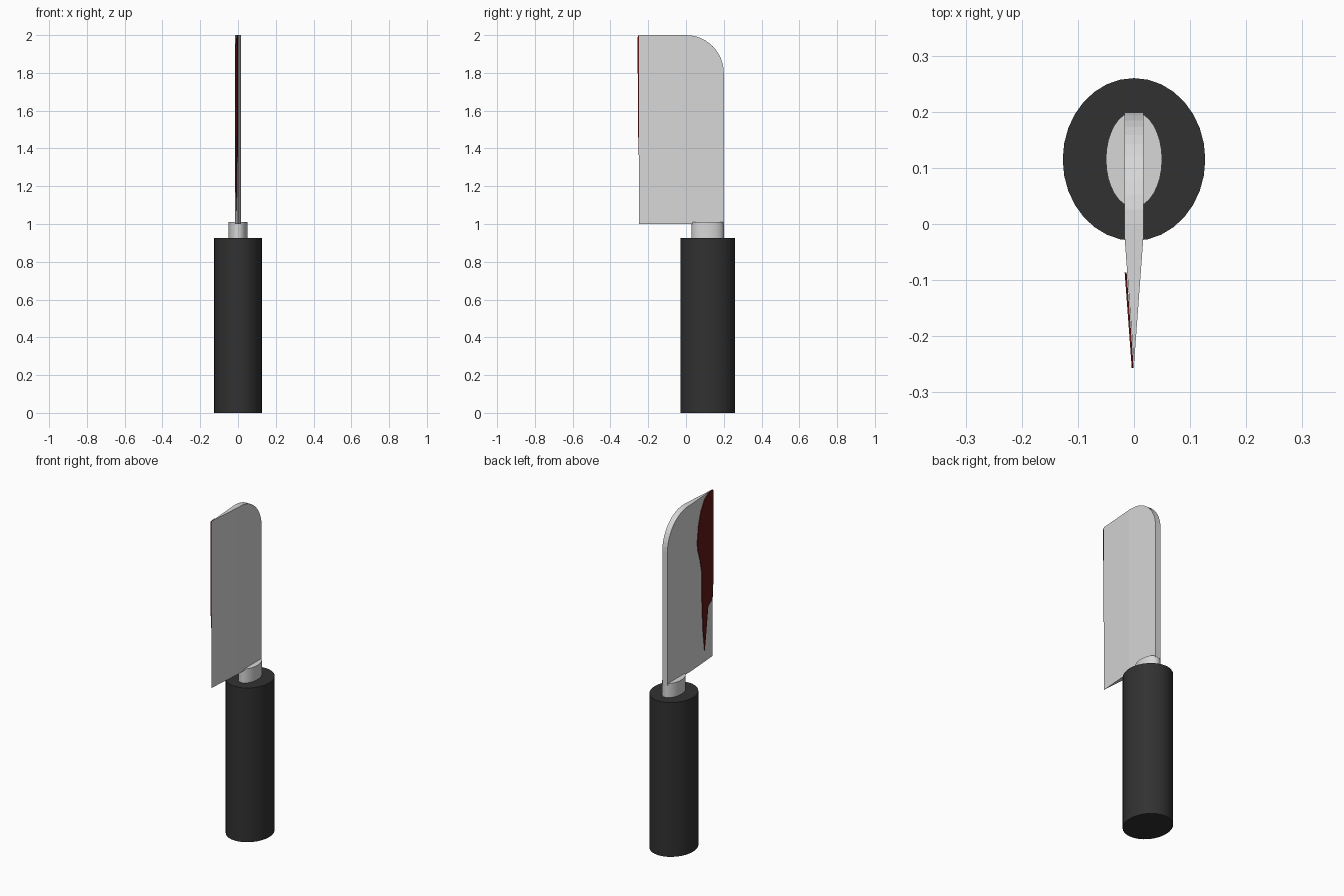
import bpy, bmesh, math

if "Cube" in bpy.data.objects:
    bpy.data.objects.remove(bpy.data.objects["Cube"])

EDGE_Y, BEVEL_Y, BACK_Y = -0.25, -0.02, 0.2   # blade depth landmarks
HALF = 0.017                                  # half thickness of the blade spine
CENTRE_Y = 0.115                              # handle axis


def material(name, rgb):
    m = bpy.data.materials.new(name)
    m.diffuse_color = (*rgb, 1)
    m.use_nodes = True
    m.node_tree.nodes["Principled BSDF"].inputs["Base Color"].default_value = m.diffuse_color
    return m


steel = material("steel", (0.68, 0.68, 0.68))
black = material("black_grip", (0.031, 0.031, 0.031))
red = material("dark_red", (0.125, 0.009, 0.009))


def finish(name, bm, mat):
    bmesh.ops.recalc_face_normals(bm, faces=bm.faces)
    mesh = bpy.data.meshes.new(name)
    bm.to_mesh(mesh)
    bm.free()
    mesh.materials.append(mat)
    obj = bpy.data.objects.new(name, mesh)
    bpy.context.collection.objects.link(obj)
    return obj


def oval_post(name, rx, ry, z0, z1, mat):
    bpy.ops.mesh.primitive_cylinder_add(vertices=32, radius=1, depth=z1 - z0,
                                        location=(0, CENTRE_Y, (z0 + z1) / 2))
    obj = bpy.context.object
    obj.name = name
    obj.scale = (rx, ry, 1)
    bpy.ops.object.transform_apply(location=False, rotation=False, scale=True)
    obj.data.materials.append(mat)
    bpy.ops.object.shade_smooth_by_angle(angle=math.radians(30))


def half_thickness(y):
    # Constant behind the bevel line, then tapering to the cutting edge
    return HALF * min(1, (y - EDGE_Y) / (BEVEL_Y - EDGE_Y))


# Handle and collar
oval_post("handle", 0.127, 0.145, 0, 0.925, black)
oval_post("collar", 0.05, 0.085, 0.9, 1.01, steel)

# Blade: rounded back corner, wedge-shaped cutting side
bm = bmesh.new()
arc = [(0.2 * math.sin(a), 1.8 + 0.2 * math.cos(a))
       for a in (math.pi / 2 * i / 12 for i in range(13))]
body = [(BEVEL_Y, 1), (BEVEL_Y, 2)] + arc + [(BACK_Y, 1)]
sides = [[bm.verts.new((s * HALF, y, z)) for y, z in body] for s in (-1, 1)]
edge = [bm.verts.new((0, EDGE_Y, z)) for z in (1, 2)]
for side in sides:
    bm.faces.new(side)
    bm.faces.new([side[0], side[1], edge[1], edge[0]])
left, right = sides
for i in range(1, len(body)):
    j = (i + 1) % len(body)
    bm.faces.new([left[i], left[j], right[j], right[i]])
for i in (0, 1):
    bm.faces.new([left[i], right[i], edge[i]])
finish("blade", bm, steel)

# Stain: thin plate with a drip, lying on the left bevel
stain = [(-0.256, 1.99), (-0.25, 2.0), (-0.21, 2.0), (-0.163, 1.975), (-0.125, 1.92),
         (-0.1, 1.85), (-0.086, 1.75), (-0.09, 1.7), (-0.115, 1.63), (-0.133, 1.55),
         (-0.135, 1.38), (-0.145, 1.2), (-0.163, 1.07), (-0.183, 1.2), (-0.2, 1.32),
         (-0.235, 1.34), (-0.25, 1.36), (-0.254, 1.5), (-0.254, 1.7), (-0.257, 1.9)]
bm = bmesh.new()
inner, outer = ([bm.verts.new((-half_thickness(y) - d, y, z)) for y, z in stain]
                for d in (0.001, 0.0045))
bm.faces.new(inner)
bm.faces.new(outer)
for i in range(len(stain)):
    bm.faces.new([inner[i - 1], inner[i], outer[i], outer[i - 1]])
finish("stain", bm, red)
